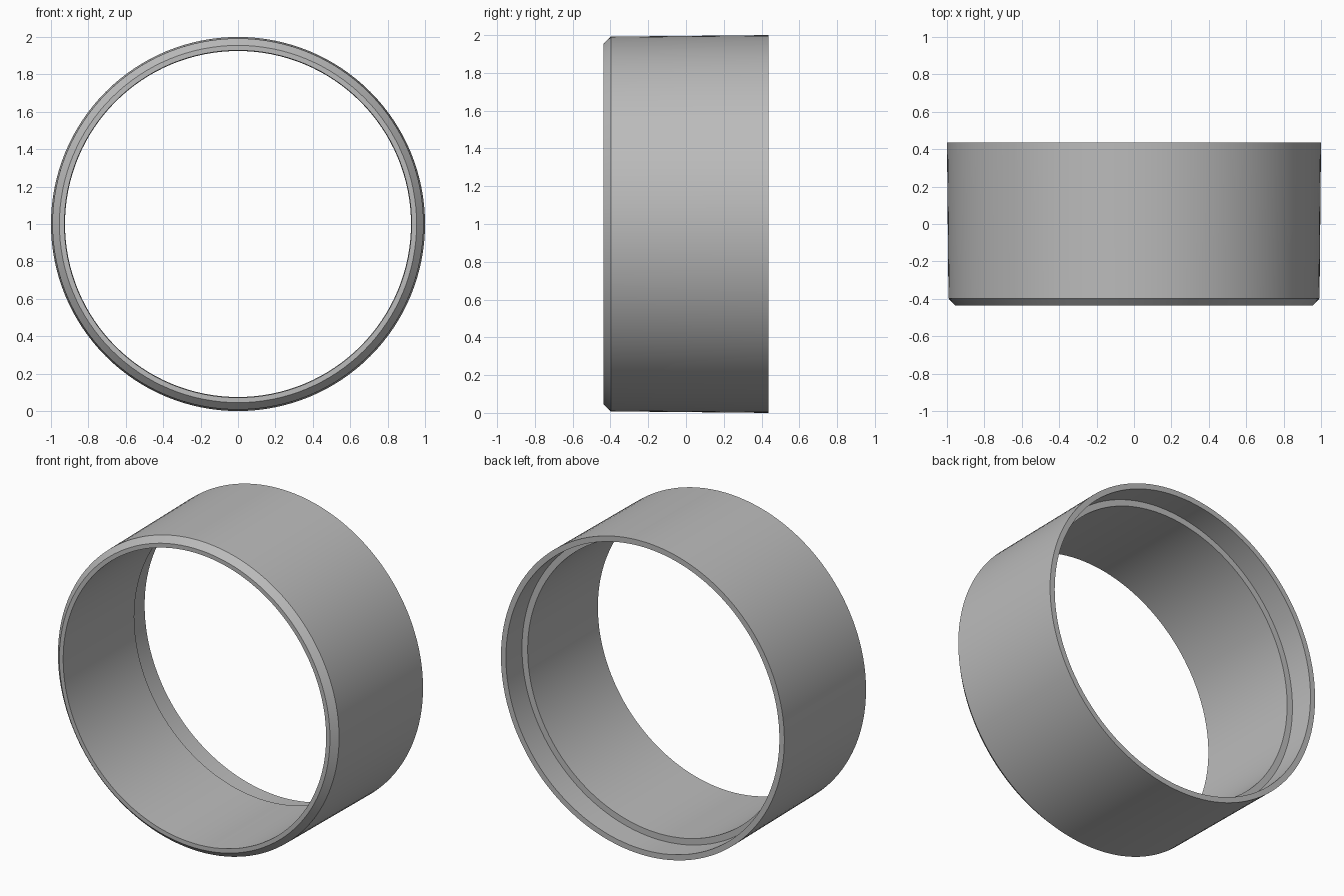
import bpy
import bmesh
from math import cos, sin, pi, radians

cube = bpy.data.objects.get("Cube")
if cube:
    bpy.data.objects.remove(cube, do_unlink=True)

# Plain grey material
GREY = (0.5, 0.5, 0.5, 1)
grey = bpy.data.materials.new("grey")
grey.use_nodes = True
grey.diffuse_color = GREY
grey.node_tree.nodes["Principled BSDF"].inputs["Base Color"].default_value = GREY

# Closed wall section as (radius, y)
SECTION = [
    (0.955, -0.437),  # front lip
    (0.992, -0.398),  # outer chamfer
    (1.0, 0.437),     # drafted outer wall
    (0.965, 0.437),   # back lip
    (0.965, 0.275),   # counterbore
    (0.925, 0.275),   # inner shoulder
    (0.928, -0.437),  # bore
]
SEGMENTS = 128


def ring(name, section, material):
    """Sweep a closed section around the y axis."""
    bm = bmesh.new()
    loops = []
    for i in range(SEGMENTS):
        a = 2 * pi * i / SEGMENTS
        loops.append([bm.verts.new((r * cos(a), y, 1 + r * sin(a))) for r, y in section])
    n = len(section)
    for i, here in enumerate(loops):
        there = loops[(i + 1) % SEGMENTS]
        for j in range(n):
            k = (j + 1) % n
            bm.faces.new((here[j], here[k], there[k], there[j]))
    bmesh.ops.recalc_face_normals(bm, faces=bm.faces)
    mesh = bpy.data.meshes.new(name)
    bm.to_mesh(mesh)
    bm.free()
    mesh.materials.append(material)
    obj = bpy.data.objects.new(name, mesh)
    bpy.context.collection.objects.link(obj)
    return obj


collar = ring("stepped_ring", SECTION, grey)

# Smooth walls with crisp section corners
bpy.ops.object.select_all(action="DESELECT")
collar.select_set(True)
bpy.context.view_layer.objects.active = collar
bpy.ops.object.shade_smooth_by_angle(angle=radians(30))
